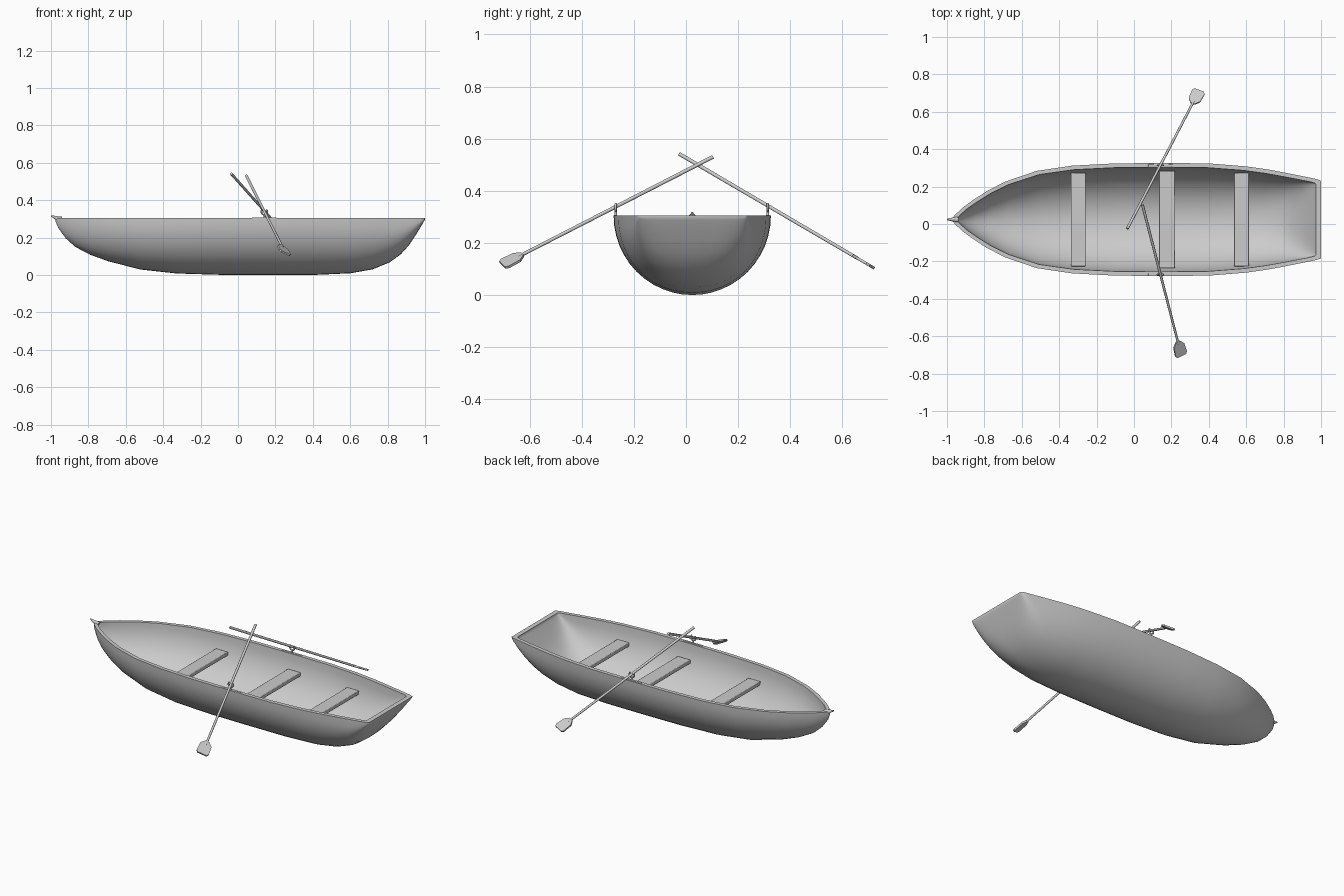
import bpy, bmesh, math
from mathutils import Vector, Matrix

if "Cube" in bpy.data.objects:
    bpy.data.objects.remove(bpy.data.objects["Cube"])

MID, TOP = 0.024, 0.305     # hull centreline y, rim height


def make_object(name, bm, smooth=40):
    bmesh.ops.remove_doubles(bm, verts=bm.verts, dist=1e-5)
    bmesh.ops.recalc_face_normals(bm, faces=bm.faces)
    mesh = bpy.data.meshes.new(name)
    bm.to_mesh(mesh)
    bm.free()
    ob = bpy.data.objects.new(name, mesh)
    bpy.context.collection.objects.link(ob)
    bpy.ops.object.select_all(action='DESELECT')
    ob.select_set(True)
    bpy.context.view_layer.objects.active = ob
    if smooth:
        bpy.ops.object.shade_smooth_by_angle(angle=math.radians(smooth))
    return ob


def rod(name, a, b, r1, r2, sides=12):
    a, b = Vector(a), Vector(b)
    d = b - a
    m = Matrix.Translation((a + b) / 2) @ d.to_track_quat('Z', 'Y').to_matrix().to_4x4()
    bm = bmesh.new()
    bmesh.ops.create_cone(bm, cap_ends=True, segments=sides, radius1=r1,
                          radius2=r2, depth=d.length, matrix=m)
    return make_object(name, bm)


def box(name, center, size, bevel=0.003):
    bm = bmesh.new()
    bmesh.ops.create_cube(bm, size=1, matrix=Matrix.Translation(center) @ Matrix.Diagonal((*size, 1)))
    ob = make_object(name, bm, 30)
    if bevel:
        mod = ob.modifiers.new("bevel", 'BEVEL')
        mod.width, mod.segments = bevel, 2
    return ob


# hull stations: x, half width, keel height, section squareness
stations = [
    (-0.975, 0.0, 0.285, 2), (-0.96, 0.022, 0.25, 2), (-0.92, 0.06, 0.195, 2),
    (-0.87, 0.097, 0.15, 2), (-0.79, 0.15, 0.108, 2), (-0.69, 0.202, 0.072, 2),
    (-0.52, 0.26, 0.029, 2), (-0.33, 0.288, 0.008, 2), (-0.1, 0.3, 0.001, 2),
    (0.15, 0.302, 0.0, 2), (0.4, 0.3, 0.0, 2), (0.6, 0.284, 0.009, 2.1),
    (0.72, 0.267, 0.03, 2.2), (0.81, 0.25, 0.067, 2.4), (0.87, 0.238, 0.11, 2.7),
    (0.915, 0.229, 0.16, 3.1), (0.95, 0.222, 0.212, 3.8), (0.98, 0.215, 0.262, 5),
    (0.995, 0.21, 0.288, 6), (1.0, 0.206, 0.298, 6)]
SEG = 24


def section(x, w, keel, n):
    pts = []
    for i in range(SEG + 1):
        t = math.pi * i / SEG
        c, s = math.cos(t), max(0.0, math.sin(t))
        pts.append(Vector((x, math.copysign(abs(c) ** (2 / n), c) * w,
                           -(TOP - keel) * (s ** (2 / n) if s > 1e-9 else 0))))
    return pts


# hull: outer skin, smaller inner skin, flat rim between them
bm = bmesh.new()
skins = []
for scale in ((1, 1, 1), (0.972, 0.925, 0.93)):
    rows = []
    for st in stations:
        rows.append([bm.verts.new((p.x * scale[0], MID + p.y * scale[1], TOP + p.z * scale[2]))
                     for p in section(*st)])
    for r0, r1 in zip(rows, rows[1:]):
        for i in range(SEG):
            bm.faces.new((r0[i], r0[i + 1], r1[i + 1], r1[i]))
    bm.faces.new(rows[-1])
    skins.append(rows)
outer, inner = skins
for k in range(len(stations) - 1):
    for e in (0, SEG):
        bm.faces.new((outer[k][e], outer[k + 1][e], inner[k + 1][e], inner[k][e]))
bm.faces.new((outer[-1][0], outer[-1][SEG], inner[-1][SEG], inner[-1][0]))
make_object("hull", bm, 45)

# bow tip
rod("bow_tip", (-0.945, MID, 0.295), (-1.0, MID, 0.316), 0.017, 0.003)

# seats
for i, (x, wx, wy) in enumerate(((-0.298, 0.08, 0.5), (0.177, 0.085, 0.52), (0.575, 0.08, 0.5))):
    box(f"seat_{i + 1}", (x, MID, 0.209), (wx, wy, 0.022))


# oars: shaft plus flat blade, and a forked oarlock on the rim
def oar(side, handle, neck, across, lock_y):
    handle, neck = Vector(handle), Vector(neck)
    d = (neck - handle).normalized()
    rod(f"oar_shaft_{side}", handle, neck + d * 0.015, 0.0075, 0.0065)
    w = Vector(across)
    w = (w - d * w.dot(d)).normalized()
    n = d.cross(w)
    outline = [(-0.005, 0.012), (0.02, 0.033), (0.072, 0.036), (0.084, 0.027)]
    outline += [(a, -b) for a, b in reversed(outline)]
    bm = bmesh.new()
    lower = [bm.verts.new(neck + d * a + w * b - n * 0.005) for a, b in outline]
    upper = [bm.verts.new(neck + d * a + w * b + n * 0.005) for a, b in outline]
    bm.faces.new(lower)
    bm.faces.new(upper)
    for i in range(len(outline)):
        j = (i + 1) % len(outline)
        bm.faces.new((lower[i], lower[j], upper[j], upper[i]))
    make_object(f"oar_blade_{side}", bm, 30)

    lx, lz = 0.141, 0.338
    cu = bpy.data.curves.new(f"oarlock_fork_{side}", 'CURVE')
    cu.dimensions = '3D'
    cu.bevel_depth, cu.bevel_resolution, cu.use_fill_caps = 0.0045, 2, True
    sp = cu.splines.new('POLY')
    sp.points.add(14)
    for i, p in enumerate(sp.points):
        t = math.radians(130 + 280 * i / 14)
        p.co = (lx + 0.016 * math.cos(t), lock_y, lz + 0.016 * math.sin(t), 1)
    bpy.context.collection.objects.link(bpy.data.objects.new(cu.name, cu))
    rod(f"oarlock_pin_{side}", (lx, lock_y, 0.28), (lx, lock_y, 0.324), 0.005, 0.005)
    box(f"oarlock_plate_{side}", (lx, lock_y, 0.304), (0.13, 0.012, 0.006), 0.001)


oar("back", (-0.036, -0.025, 0.541), (0.315, 0.648, 0.147), (0.064, -0.024, 0.015), 0.314)
oar("front", (0.045, 0.103, 0.53), (0.235, -0.632, 0.153), (0.06, 0.03, -0.028), -0.27)
